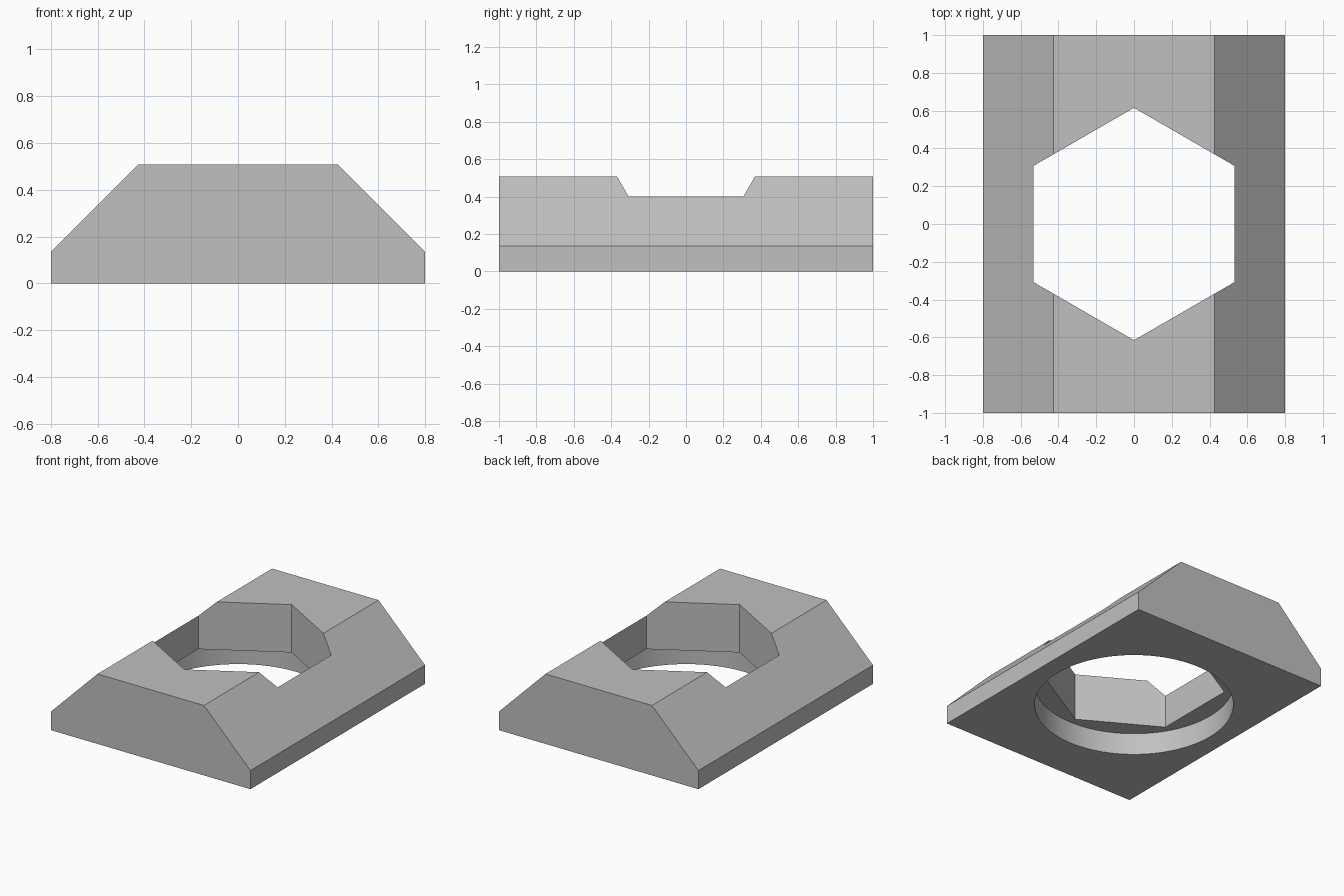
import bpy
import math

cube = bpy.data.objects.get("Cube")
if cube:
    bpy.data.objects.remove(cube, do_unlink=True)

WIDTH, LENGTH, HEIGHT = 1.6, 2.0, 0.507
SIDE_HEIGHT, TOP_HALF = 0.135, 0.427
HEX_RADIUS, BORE_RADIUS, BORE_DEPTH = 0.615, 0.667, 0.16

grey = bpy.data.materials.new("plain grey")
grey.use_nodes = True
colour = (0.53, 0.53, 0.53, 1)
grey.diffuse_color = colour
grey.node_tree.nodes["Principled BSDF"].inputs["Base Color"].default_value = colour


def extruded_block(name, profile, length):
    """Extrude an x-z profile along y."""
    n = len(profile)
    verts = [(x, y, z) for y in (-length / 2, length / 2) for x, z in profile]
    faces = [tuple(range(n)), tuple(reversed(range(n, 2 * n)))]
    faces += [(i, i + n, (i + 1) % n + n, (i + 1) % n) for i in range(n)]
    mesh = bpy.data.meshes.new(name)
    mesh.from_pydata(verts, [], faces)
    mesh.materials.append(grey)
    obj = bpy.data.objects.new(name, mesh)
    bpy.context.collection.objects.link(obj)
    return obj


def cut_prism(target, name, sides, radius, bottom, top):
    """Cut an upright prism with a corner on the y axis out of the target."""
    bpy.ops.mesh.primitive_cylinder_add(
        vertices=sides, radius=radius, depth=top - bottom,
        location=(0, 0, (top + bottom) / 2))
    cutter = bpy.context.object
    cutter.name = name
    cutter.hide_render = True
    cutter.data.materials.append(grey)
    cut = target.modifiers.new(name, "BOOLEAN")
    cut.operation = "DIFFERENCE"
    cut.solver = "EXACT"
    cut.object = cutter
    bpy.ops.object.select_all(action="DESELECT")
    bpy.context.view_layer.objects.active = target
    target.select_set(True)
    bpy.ops.object.modifier_apply(modifier=cut.name)
    bpy.data.objects.remove(cutter, do_unlink=True)


# Block with two long sloping sides
half = WIDTH / 2
block = extruded_block("chamfered_nut_block", [
    (-half, 0), (half, 0), (half, SIDE_HEIGHT), (TOP_HALF, HEIGHT),
    (-TOP_HALF, HEIGHT), (-half, SIDE_HEIGHT)], LENGTH)

# Hexagonal pocket above a wider round bore
cut_prism(block, "hexagon_cutter", 6, HEX_RADIUS, -0.2, 0.8)
cut_prism(block, "round_bore_cutter", 96, BORE_RADIUS, -0.2, BORE_DEPTH)

bpy.ops.object.shade_smooth_by_angle(angle=math.radians(30))
